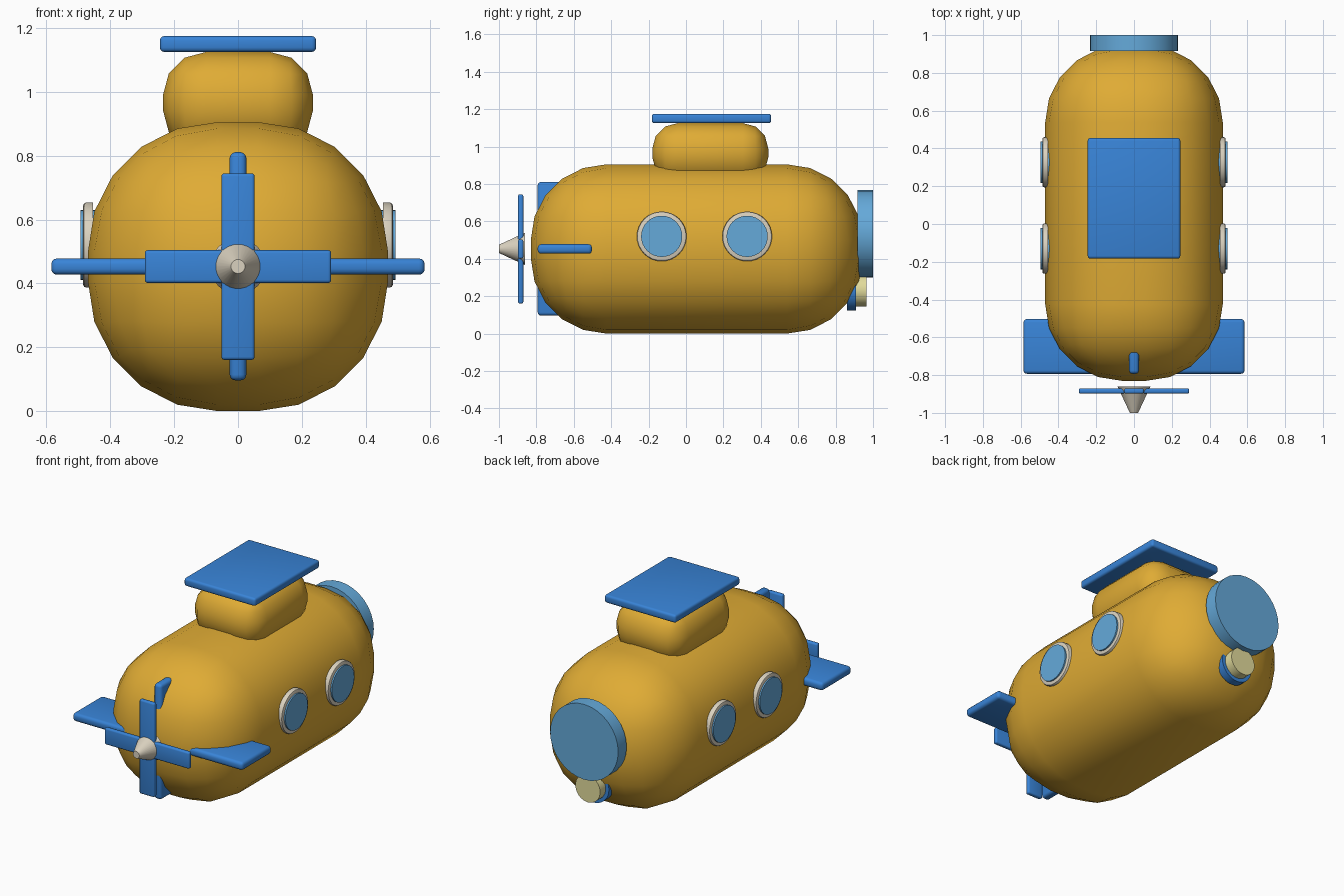
import bpy, bmesh, math
from mathutils import Matrix, Vector

if "Cube" in bpy.data.objects:
    bpy.data.objects.remove(bpy.data.objects["Cube"])


def material(name, rgb):
    m = bpy.data.materials.new(name)
    m.diffuse_color = (*rgb, 1)
    m.use_nodes = True
    m.node_tree.nodes["Principled BSDF"].inputs["Base Color"].default_value = m.diffuse_color
    return m


YELLOW = material("hull yellow", (0.74, 0.41, 0.035))
BLUE = material("trim blue", (0.04, 0.23, 0.68))
GLASS = material("window glass", (0.13, 0.40, 0.70))
CREAM = material("cream metal", (0.70, 0.64, 0.52))
LAMP = material("lamp glow", (0.76, 0.71, 0.33))


def finish(name, bm, mat):
    me = bpy.data.meshes.new(name)
    bmesh.ops.recalc_face_normals(bm, faces=bm.faces)
    bm.to_mesh(me)
    bm.free()
    me.materials.append(mat)
    ob = bpy.data.objects.new(name, me)
    bpy.context.collection.objects.link(ob)
    bpy.ops.object.select_all(action='DESELECT')
    ob.select_set(True)
    bpy.context.view_layer.objects.active = ob
    bpy.ops.object.shade_smooth_by_angle(angle=math.radians(35))
    return ob


def box(name, lo, hi, bevel, segments, mat):
    """Rounded box between two corners."""
    lo, hi = Vector(lo), Vector(hi)
    bm = bmesh.new()
    bmesh.ops.create_cube(bm, size=1)
    bmesh.ops.scale(bm, vec=hi - lo, verts=bm.verts)
    bmesh.ops.translate(bm, vec=(lo + hi) / 2, verts=bm.verts)
    bmesh.ops.bevel(bm, geom=list(bm.edges), offset=bevel, segments=segments,
                    profile=0.5, affect='EDGES', clamp_overlap=True)
    return finish(name, bm, mat)


def disc(name, axis, start, end, at, r1, r2, mat, bevel=0):
    """Cone or cylinder along x or y from start (r1) to end (r2)."""
    bm = bmesh.new()
    bmesh.ops.create_cone(bm, cap_ends=True, segments=32, radius1=r1, radius2=r2,
                          depth=abs(end - start))
    if bevel:
        rim = [e for e in bm.edges if all(v.co.z > 0 for v in e.verts)]
        bmesh.ops.bevel(bm, geom=rim, offset=bevel, segments=2, profile=0.5,
                        affect='EDGES')
    d = Vector((1, 0, 0)) if axis == 'x' else Vector((0, 1, 0))
    rot = (d * (end - start)).to_track_quat('Z', 'Y').to_matrix().to_4x4()
    mid = (start + end) / 2
    pos = Vector((mid, at[0], at[1])) if axis == 'x' else Vector((at[0], mid, at[1]))
    bm.transform(Matrix.Translation(pos) @ rot)
    return finish(name, bm, mat)


# Hull, cabin and roof
box("hull", (-0.47, -0.83, 0), (0.47, 0.944, 0.905), 0.405, 5, YELLOW)
box("cabin", (-0.235, -0.18, 0.807), (0.235, 0.44, 1.125), 0.135, 3, YELLOW)
box("cabin_roof", (-0.245, -0.183, 1.125), (0.245, 0.455, 1.175), 0.014, 3, BLUE)

# Fins running through the hull
box("horizontal_fin", (-0.585, -0.793, 0.427), (0.585, -0.503, 0.478), 0.018, 3, BLUE)
box("vertical_fin", (-0.026, -0.793, 0.096), (0.026, -0.503, 0.811), 0.018, 3, BLUE)

# Propeller with conical hub
disc("propeller_hub", 'y', -0.86, -1.0, (0, 0.453), 0.087, 0.022, CREAM)
box("propeller_blade_wide", (-0.292, -0.898, 0.401), (0.292, -0.87, 0.504), 0.010, 3, BLUE)
box("propeller_blade_tall", (-0.052, -0.898, 0.16), (0.052, -0.87, 0.745), 0.010, 3, BLUE)

# Side portholes
for side, s in (("left", -1), ("right", 1)):
    for i, y in enumerate((-0.13, 0.327)):
        disc(f"porthole_ring_{side}_{i}", 'x', s * 0.455, s * 0.485, (y, 0.52),
             0.133, 0.133, CREAM, 0.009)
        disc(f"porthole_glass_{side}_{i}", 'x', s * 0.445, s * 0.494, (y, 0.52),
             0.11, 0.11, GLASS)

# Large end window and lamp below it
disc("end_window", 'y', 0.917, 1.0, (0, 0.533), 0.234, 0.234, GLASS)
disc("lamp_housing", 'y', 0.862, 0.91, (0, 0.23), 0.107, 0.107, BLUE)
disc("lamp_lens", 'y', 0.89, 0.965, (0, 0.23), 0.085, 0.085, LAMP)
